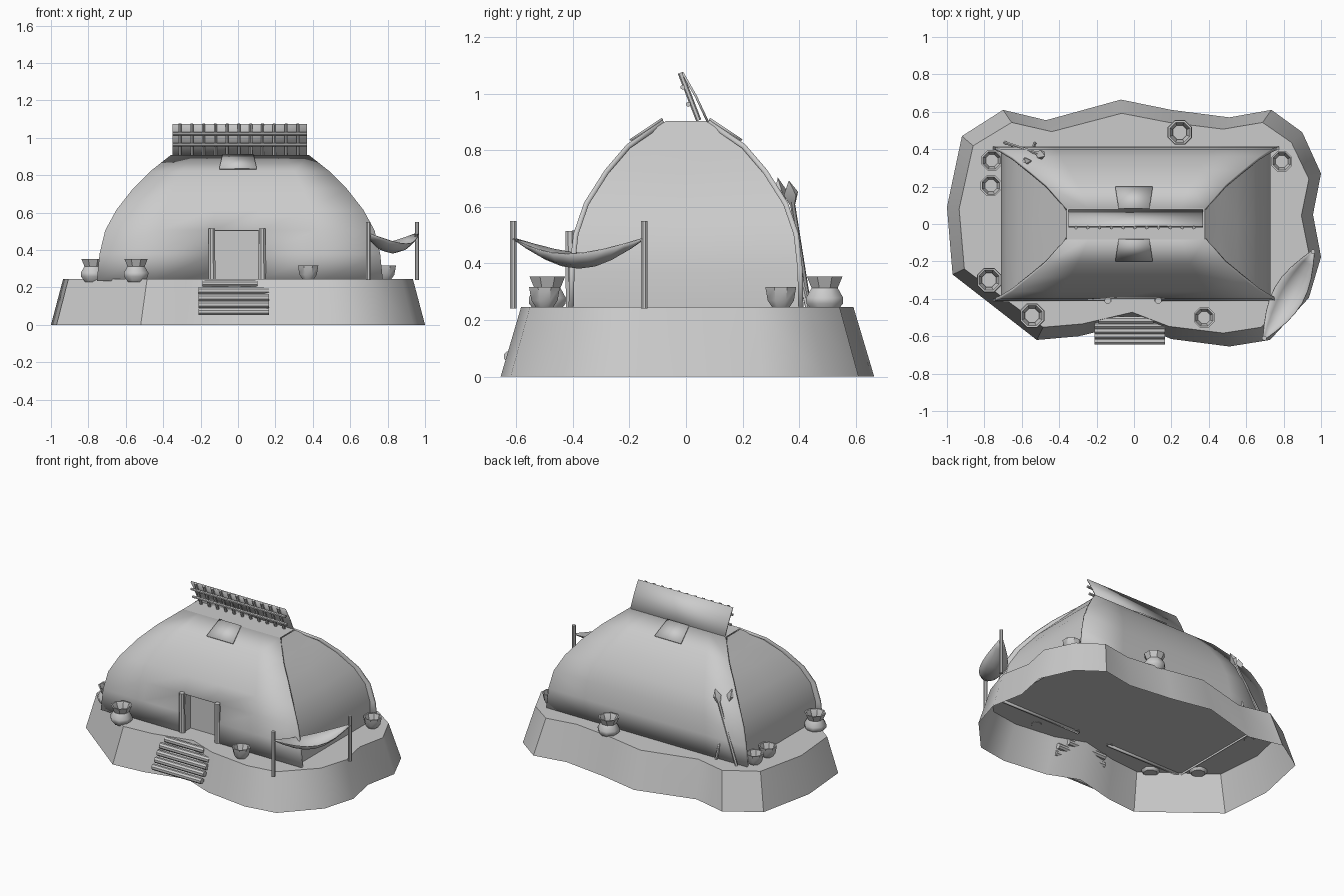
import bpy, bmesh, math
from mathutils import Vector

if "Cube" in bpy.data.objects:
    bpy.data.objects.remove(bpy.data.objects["Cube"])


def make(name, verts, faces, angle=40, thick=0, offset=-1):
    me = bpy.data.meshes.new(name)
    me.from_pydata([tuple(v) for v in verts], [], faces)
    bm = bmesh.new()
    bm.from_mesh(me)
    bmesh.ops.recalc_face_normals(bm, faces=bm.faces)
    bm.to_mesh(me)
    bm.free()
    ob = bpy.data.objects.new(name, me)
    bpy.context.collection.objects.link(ob)
    if thick:
        mod = ob.modifiers.new("thickness", 'SOLIDIFY')
        mod.thickness, mod.offset = thick, offset
    bpy.ops.object.select_all(action='DESELECT')
    ob.select_set(True)
    bpy.context.view_layer.objects.active = ob
    bpy.ops.object.shade_smooth_by_angle(angle=math.radians(angle))
    return ob


def grid(name, rows, skip=(), **kw):
    n = len(rows[0])
    faces = [(r * n + c, r * n + c + 1, (r + 1) * n + c + 1, (r + 1) * n + c)
             for r in range(len(rows) - 1) for c in range(n - 1) if (r, c) not in skip]
    return make(name, [p for row in rows for p in row], faces, **kw)


def lathe(name, loc, profile, sides=8, rot=None, squash=1):
    verts, faces = [], []
    for r, z in profile:
        for i in range(sides):
            a = math.tau * (i + 0.5) / sides
            v = Vector((r * math.cos(a), r * squash * math.sin(a), z))
            verts.append((rot @ v if rot else v) + Vector(loc))
    for k in range(len(profile) - 1):
        for i in range(sides):
            j = (i + 1) % sides
            faces.append((k * sides + i, k * sides + j, (k + 1) * sides + j, (k + 1) * sides + i))
    faces.append(tuple(range(sides)))
    faces.append(tuple(range((len(profile) - 1) * sides, len(profile) * sides)))
    return make(name, verts, faces)


def rod(name, a, b, r, r2=None, sides=8):
    d = Vector(b) - Vector(a)
    q = d.to_track_quat('Z', 'Y')
    return lathe(name, a, [(r, 0), (r2 or r, d.length)], sides, q)


# Earth mound, open underneath
outline = [(-1, .09), (-.92, .47), (-.7, .61), (-.47, .555), (-.07, .665), (.2, .61), (.51, .57),
           (.735, .61), (.9, .49), (1, .27), (.957, .05), (1, -.176), (.935, -.395), (.727, -.62),
           (.51, -.655), (.2, -.615), (-.01, -.53), (-.295, -.6), (-.52, -.62), (-.97, -.27)]
n = len(outline)
verts = [(x, y, 0) for x, y in outline] + [(x * .935, y * .89, .245) for x, y in outline]
make("mound", verts, [(i, (i + 1) % n, n + (i + 1) % n, n + i) for i in range(n)]
     + [tuple(range(n, 2 * n))])

# Hut sections: half width, half depth, height
CX = .01
levels = [(.765, .415, .235), (.75, .412, .38), (.72, .398, .505), (.66, .36, .615),
          (.57, .287, .73), (.48, .21, .82), (.37, .083, .907)]
for name, s in (("front_roof", -1), ("back_roof", 1)):
    rows = [[(CX + x, s * d, z) for x in (-w, -(w + .14) / 2, -.14, .1, (w + .1) / 2, w)]
            for w, d, z in levels]
    grid(name, rows, skip={(0, 2), (1, 2)} if s < 0 else (), thick=.018)
for name, s in (("left_end_wall", -1), ("right_end_wall", 1)):
    grid(name, [[(CX + s * min(.72, max(.372, w - .028)), k * (d - .012), z - .004) for k in (-1, 0, 1)]
                for w, d, z in levels])
make("roof_cap", [(CX + x, y, .907) for x, y in ((-.37, -.083), (.37, -.083), (.37, .083), (-.37, .083))],
     [(0, 1, 2, 3)])

# Door recess and posts
make("door_recess", [(x, y, z) for y in (-.40, -.33) for x, z in
                     ((-.13, .245), (.11, .245), (.11, .505), (-.13, .505))],
     [(4, 5, 6, 7), (3, 2, 6, 7), (0, 3, 7, 4), (1, 2, 6, 5)])
for x in (-.14, .13):
    rod("door_post", (x, -.405, .24), (x, -.41, .515), .021, .018)

# Smoke hole flaps
for s in (-1, 1):
    grid("smoke_flap", [[(-.082, s * .083, .911), (.082, s * .083, .911)],
                        [(-.1, s * .197, .835), (.1, s * .197, .835)]], thick=.008, offset=0)

# Ridge screen: leaning plate with lattice poles
grid("ridge_plate", [[(-.35, .077, .9), (.37, .077, .9)], [(-.35, .035, .99), (.37, .035, .99)],
                     [(-.35, -.012, 1.073), (.37, -.012, 1.073)]], thick=.008, offset=0)
for i in range(11):
    x = -.31 + .063 * i
    rod("ridge_pole", (x, .045, .905), (x, -.02, 1.073), .0095, sides=6)
for y, z in ((-.011, 1.022), (.008, .962)):
    rod("ridge_rail", (-.35, y, z), (.37, y, z), .009, sides=6)

# Log steps
for i in range(5):
    y, z = -.625 + .028 * i, .07 + .038 * i
    x0, x1 = (-.21, .165) if i < 4 else (-.19, .105)
    rod("step_log", (x0, y, z), (x1, y, z), .02)

# Jars and bowls
jar = [(.045, 0), (.07, .03), (.071, .05), (.05, .085), (.068, .125), (.058, .125), (.04, .085), (.04, .06)]
for x, y, z in ((-.545, -.49, .228), (-.775, -.3, .228), (.245, .49, .228)):
    lathe("jar", (x, y, z), jar)
bowl = [(.032, 0), (.05, .025), (.059, .073), (.05, .073), (.035, .025)]
for x, y in ((-.76, .34), (-.765, .205), (.375, -.5), (.79, .335)):
    lathe("bowl", (x, y, .243), bowl)

# Spears leaning on the back wall
for a, b in (((-.69, .435, .243), (-.51, .375, .62)), ((-.53, .43, .243), (-.57, .342, .625))):
    rod("spear_shaft", a, b, .009, sides=6)
    q = (Vector(b) - Vector(a)).to_track_quat('Z', 'Y')
    lathe("spear_head", b, [(.009, -.02), (.032, .03), (.001, .08)], 4, q, .6)

# Hammock between two posts
A, B = Vector((.697, -.61, 0)), Vector((.957, -.148, 0))
for p in (A, B):
    rod("hammock_post", p + Vector((0, 0, .24)), p + Vector((0, 0, .55)), .0125)
side = (B - A).normalized().cross(Vector((0, 0, 1)))
rows = []
for i in range(9):
    t = i / 8
    s = math.sin(math.pi * t)
    rows.append([A.lerp(B, t) + side * k * (.008 + .075 * s)
                 + Vector((0, 0, .49 - s * (.105 - .05 * k * k))) for k in (-1, -.5, 0, .5, 1)])
grid("hammock", rows, thick=.004)
